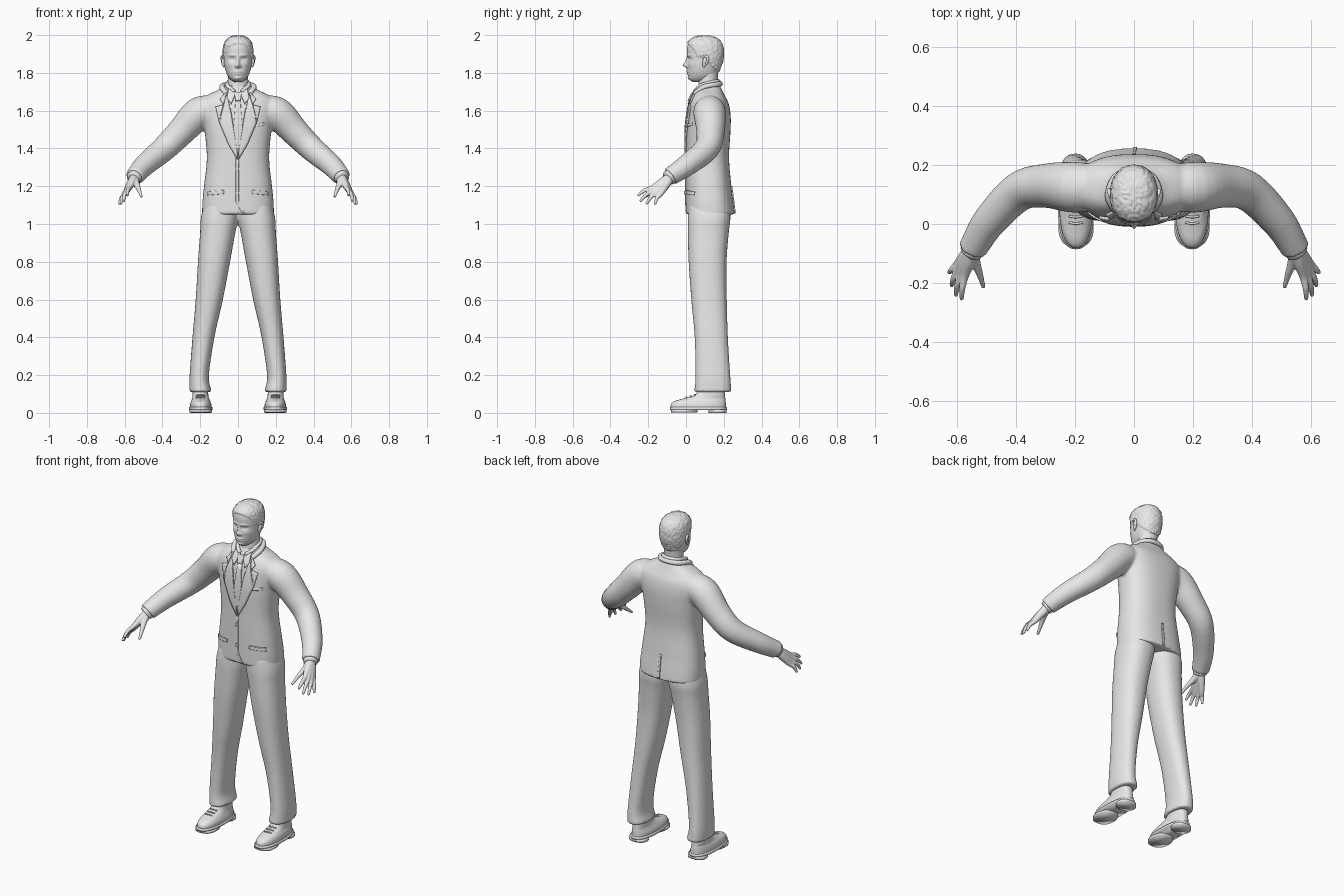
import bpy, bmesh, math
from mathutils import Vector, Quaternion, noise
from mathutils.bvhtree import BVHTree

cube = bpy.data.objects.get("Cube")
if cube:
    bpy.data.objects.remove(cube)

GREY = (0.8, 0.8, 0.8, 1)
mat = bpy.data.materials.new("plain grey")
mat.use_nodes = True
mat.diffuse_color = GREY
mat.node_tree.nodes["Principled BSDF"].inputs["Base Color"].default_value = GREY


def blend(rows, k=6):
    """Smoothly interpolate rows of numbers (Catmull-Rom)."""
    out = []
    for i in range(len(rows) - 1):
        a, b, c, d = (rows[max(0, min(len(rows) - 1, i + j))] for j in (-1, 0, 1, 2))
        for s in range(k):
            t = s / k
            out.append([q + t * ((r - p) + t * ((2 * p - 5 * q + 4 * r - w) + t * (3 * q - p - 3 * r + w))) / 2
                        for p, q, r, w in zip(a, b, c, d)])
    return out + [list(rows[-1])]


def skin(bm, rings):
    rings = [[bm.verts.new(p) for p in ring] for ring in rings]
    n = len(rings[0])
    for a, b in zip(rings, rings[1:]):
        for i in range(n):
            j = (i + 1) % n
            bm.faces.new((a[i], a[j], b[j], b[i]))
    bm.faces.new(rings[0][::-1])
    bm.faces.new(rings[-1])


def loft(bm, rows, n=48, power=2.0, k=6):
    """Level sections: z, centre x, half width, front y, back y."""
    rings = []
    for z, cx, w, yf, yb in blend(rows, k):
        ring = []
        for i in range(n):
            c, s = math.cos(i * math.tau / n), math.sin(i * math.tau / n)
            ex, ey = (math.copysign(abs(v) ** (2 / power), v) for v in (c, s))
            ring.append((cx + w * ex, (yf + yb) / 2 + (yb - yf) / 2 * ey, z))
        rings.append(ring)
    skin(bm, rings)


def tube(bm, rows, side=1, n=20, k=5):
    """Round sections along a path: x, y, z, radius."""
    rows = blend([(side * r[0], *r[1:]) for r in rows], k)
    pts = [Vector(r[:3]) for r in rows]
    d = (pts[1] - pts[0]).normalized()
    q, rings = d.to_track_quat('Z', 'Y'), []
    for i, p in enumerate(pts):
        e = (pts[min(i + 1, len(pts) - 1)] - pts[max(i - 1, 0)]).normalized()
        q, d = d.rotation_difference(e) @ q, e
        rings.append([p + q @ Vector((math.cos(j * math.tau / n), math.sin(j * math.tau / n), 0)) * rows[i][3]
                      for j in range(n)])
    skin(bm, rings)


def finish(name, bm, voxel=0, mirror=False, relax=0, thick=0):
    bmesh.ops.recalc_face_normals(bm, faces=bm.faces)
    for f in bm.faces:
        f.smooth = True
    me = bpy.data.meshes.new(name)
    bm.to_mesh(me)
    bm.free()
    me.materials.append(mat)
    ob = bpy.data.objects.new(name, me)
    bpy.context.scene.collection.objects.link(ob)
    if thick:
        m = ob.modifiers.new("thickness", 'SOLIDIFY')
        m.thickness, m.offset = thick, 0
    if mirror:
        ob.modifiers.new("mirror", 'MIRROR').use_clip = False
    if voxel:
        m = ob.modifiers.new("merge", 'REMESH')
        m.mode, m.voxel_size, m.use_smooth_shade = 'VOXEL', voxel, True
    if relax:
        m = ob.modifiers.new("relax", 'SMOOTH')
        m.factor, m.iterations = 0.5, relax
    return ob


# Jacket: torso and both sleeves merged
bm = bmesh.new()
loft(bm, [(1.05, 0, .19, .0, .258), (1.06, 0, .19, .0, .257), (1.12, 0, .188, .0, .25), (1.2, 0, .18, .0, .24),
          (1.35, 0, .165, .0, .228), (1.5, 0, .178, .0, .236), (1.58, 0, .195, .008, .236),
          (1.64, 0, .2, .02, .225), (1.68, 0, .165, .038, .205), (1.71, 0, .105, .055, .19),
          (1.735, 0, .07, .07, .18)], 64, 2.5)
sleeve = [(.12, .125, 1.6, .075), (.205, .125, 1.587, .086), (.3, .13, 1.49, .075), (.39, .11, 1.4, .067),
          (.49, .01, 1.315, .058), (.54, -.07, 1.26, .05), (.548, -.084, 1.25, .05)]
for side in (1, -1):
    tube(bm, sleeve, side, 32)
jacket = finish("jacket", bm, .008, relax=5)

# Trousers
bm = bmesh.new()
loft(bm, [(.11, .2, .059, .043, .24), (.125, .2, .057, .045, .24), (.2, .205, .051, .05, .234),
          (.4, .183, .058, .046, .222), (.6, .152, .072, .028, .216), (.8, .127, .085, .014, .215),
          (.95, .108, .093, .01, .226), (1.03, .098, .099, .01, .235), (1.1, .09, .09, .015, .23)], 48, 2.3)
finish("trousers", bm, .009, True, 3)

# Shoes: upper, thin sole, heel block and tread
bm = bmesh.new()
loft(bm, [(.02, .197, .057, -.08, .212), (.045, .197, .056, -.08, .211), (.062, .198, .051, -.06, .21),
          (.076, .198, .045, -.015, .208), (.095, .199, .042, .045, .206), (.14, .2, .04, .075, .2)], 48, 2.3)
finish("shoe_uppers", bm, mirror=True)
bm = bmesh.new()
for low, high, half, front, back in ((.015, .03, .062, -.086, .217), (0, .017, .055, .12, .215),
                                     (.003, .017, .06, -.08, .06)):
    loft(bm, [(low, .197, half, front, back), (high, .197, half, front, back)], 48, 2.4, 1)
sole = finish("shoe_soles", bm, mirror=True)
bm = bmesh.new()
for step in range(3):
    y, z = .005 + step * .022, .079 + step * .007
    tube(bm, [(.175, y, z, .004), (.198, y - .004, z + .004, .004), (.221, y, z, .004)], n=8)
finish("shoe_laces", bm, mirror=True)

# Hands: fingers grow from the wrist and merge into a palm
bm = bmesh.new()
wrist = Vector((.545, -.078, 1.252))
fingers = [((.575, -.178, 1.192), (.585, -.256, 1.15)), ((.588, -.17, 1.178), (.605, -.243, 1.12)),
           ((.598, -.155, 1.166), (.62, -.21, 1.105)), ((.6, -.135, 1.158), (.628, -.165, 1.103))]
for knuckle, tip in fingers:
    k, t = Vector(knuckle), Vector(tip)
    bend = k.lerp(t, .5) + Vector((.004, -.004, .006))
    tube(bm, [(*wrist, .024), (*wrist.lerp(k, .5), .021), (*k, .0135), (*bend, .0105), (*t, .007)])
tube(bm, [(*wrist, .024), (.54, -.125, 1.215, .018), (.526, -.165, 1.185, .012), (.511, -.215, 1.143, .007)])
finish("hands", bm, .0035, True, 3)

# Shirt cuffs and sleeve buttons
bm = bmesh.new()
tube(bm, [(.535, -.065, 1.265, .041), (.554, -.095, 1.241, .039)], n=32)
finish("shirt_cuffs", bm, mirror=True)

# Head, shaped by soft bumps on the face: x, z, width, height, push
FACE = [(0, 1.84, .011, .012, .022), (0, 1.862, .008, .02, .012), (.013, 1.835, .006, .006, .007),
        (.03, 1.893, .024, .007, .005), (.03, 1.873, .015, .009, -.010), (.03, 1.872, .008, .005, .005),
        (.045, 1.845, .018, .014, .003), (0, 1.807, .021, .005, .007), (0, 1.794, .018, .005, .006),
        (0, 1.772, .02, .009, .006)]
SKULL = [(1.752, 0, .02, .035, .1), (1.765, 0, .04, .019, .14), (1.785, 0, .055, .012, .163),
         (1.81, 0, .065, .009, .173), (1.84, 0, .072, .008, .184), (1.87, 0, .075, .009, .193),
         (1.9, 0, .076, .006, .196), (1.93, 0, .075, .006, .194), (1.96, 0, .067, .014, .184),
         (1.98, 0, .049, .033, .163), (1.99, 0, .028, .058, .135), (1.993, 0, .008, .085, .105)]


def skull():
    b = bmesh.new()
    loft(b, SKULL, 144, 2.15, 7)
    for v in b.verts:
        if v.co.y < .09:
            x, z = abs(v.co.x), v.co.z
            v.co.y -= sum(p * math.exp(-((x - fx) / w) ** 2 - ((z - fz) / h) ** 2) for fx, fz, w, h, p in FACE)
    bmesh.ops.recalc_face_normals(b, faces=b.faces)
    b.normal_update()
    return b


finish("head", skull())

# Hair: the skull above a hairline that drops toward the nape
bm = skull()


def hairline(p):
    return 1.948 - .15 * max(0, min(1, (p.y - .01) / .16)) - .02 * math.exp(-((p.y - .06) / .014) ** 2)


bmesh.ops.delete(bm, geom=[f for f in bm.faces if f.calc_center_median().z < hairline(f.calc_center_median())],
                 context='FACES')
for v in bm.verts:
    rise = max(0, min(1, (v.co.z - hairline(v.co)) / .012))
    v.co += v.normal * (rise * (.006 + .003 * noise.noise(v.co * 90)) - .001)
finish("hair", bm)

# Neck and ears
bm = bmesh.new()
loft(bm, [(1.68, 0, .068, .05, .18), (1.73, 0, .058, .064, .172), (1.77, 0, .054, .066, .168),
          (1.84, 0, .055, .07, .175)])
finish("neck", bm)
bm = bmesh.new()
tube(bm, [(.073, .092, 1.833, .006), (.078, .102, 1.843, .007), (.084, .115, 1.865, .007), (.085, .112, 1.884, .007),
          (.081, .095, 1.888, .006), (.075, .088, 1.875, .005)], n=10)
tube(bm, [(.072, .095, 1.835, .007), (.076, .1, 1.86, .012), (.076, .102, 1.88, .009)], n=12)
finish("ears", bm, mirror=True)

# Collars wrapped round the neck
for name, half, r in (("jacket_collar", [(.062, .048, 1.69), (.085, .095, 1.725), (.06, .16, 1.738)], .014),
                      ("shirt_collar", [(.02, .046, 1.7), (.056, .08, 1.733), (.046, .15, 1.752)], .011)):
    bm = bmesh.new()
    back = (0, half[-1][1] + .021, half[-1][2] + .004)
    path = half + [back] + [(-x, y, z) for x, y, z in reversed(half)]
    tube(bm, [(*p, r) for p in path], n=14)
    finish(name, bm)

# Flat tailoring pieces laid on the jacket surface
bpy.context.view_layer.update()
surface = BVHTree.FromObject(jacket, bpy.context.evaluated_depsgraph_get())


def plate(name, outline, lift=.004, thick=.009, mirror=False, face=1):
    b = bmesh.new()
    b.faces.new([b.verts.new((x, -face, z)) for x, z in outline])
    bmesh.ops.triangulate(b, faces=b.faces)
    bmesh.ops.subdivide_edges(b, edges=b.edges, cuts=6, use_grid_fill=True)
    for v in b.verts:
        hit = surface.ray_cast(v.co, Vector((0, face, 0)))[0]
        v.co = hit or surface.find_nearest(v.co * Vector((1, 0, 1)))[0]
        v.co.y -= face * lift
    return finish(name, b, mirror=mirror, thick=thick)


plate("lapels", [(.06, 1.7), (.095, 1.66), (.078, 1.632), (.118, 1.62), (.1, 1.54), (.05, 1.42), (.003, 1.34),
                 (.004, 1.38), (.028, 1.52), (.045, 1.62)], mirror=True)
plate("shirt_collar_points", [(.01, 1.697), (.05, 1.715), (.058, 1.665), (.036, 1.635)], .006, mirror=True)
plate("tie", [(-.012, 1.655), (.012, 1.655), (.026, 1.48), (.004, 1.37), (-.004, 1.37), (-.026, 1.48)], .003)
plate("tie_knot", [(-.02, 1.695), (.02, 1.695), (.013, 1.652), (-.013, 1.652)], .008, .016)
plate("front_edge", [(-.012, 1.35), (.004, 1.34), (.004, 1.12), (.035, 1.056), (.022, 1.056), (-.012, 1.12)], .001, .006)
plate("pocket_flaps", [(.075, 1.18), (.16, 1.172), (.16, 1.152), (.075, 1.16)], .003, .008, True)
plate("breast_pocket", [(.09, 1.53), (.145, 1.538), (.145, 1.522), (.09, 1.514)], .001, .005)
plate("back_vent", [(-.004, 1.2), (.006, 1.2), (.01, 1.056), (-.004, 1.056)], .002, .008, face=-1)
for label, z in (("upper", 1.29), ("lower", 1.165)):
    disc = [(-.004 + .01 * math.cos(i * math.tau / 12), z + .01 * math.sin(i * math.tau / 12)) for i in range(12)]
    plate(label + "_button", disc, .006, .008)
